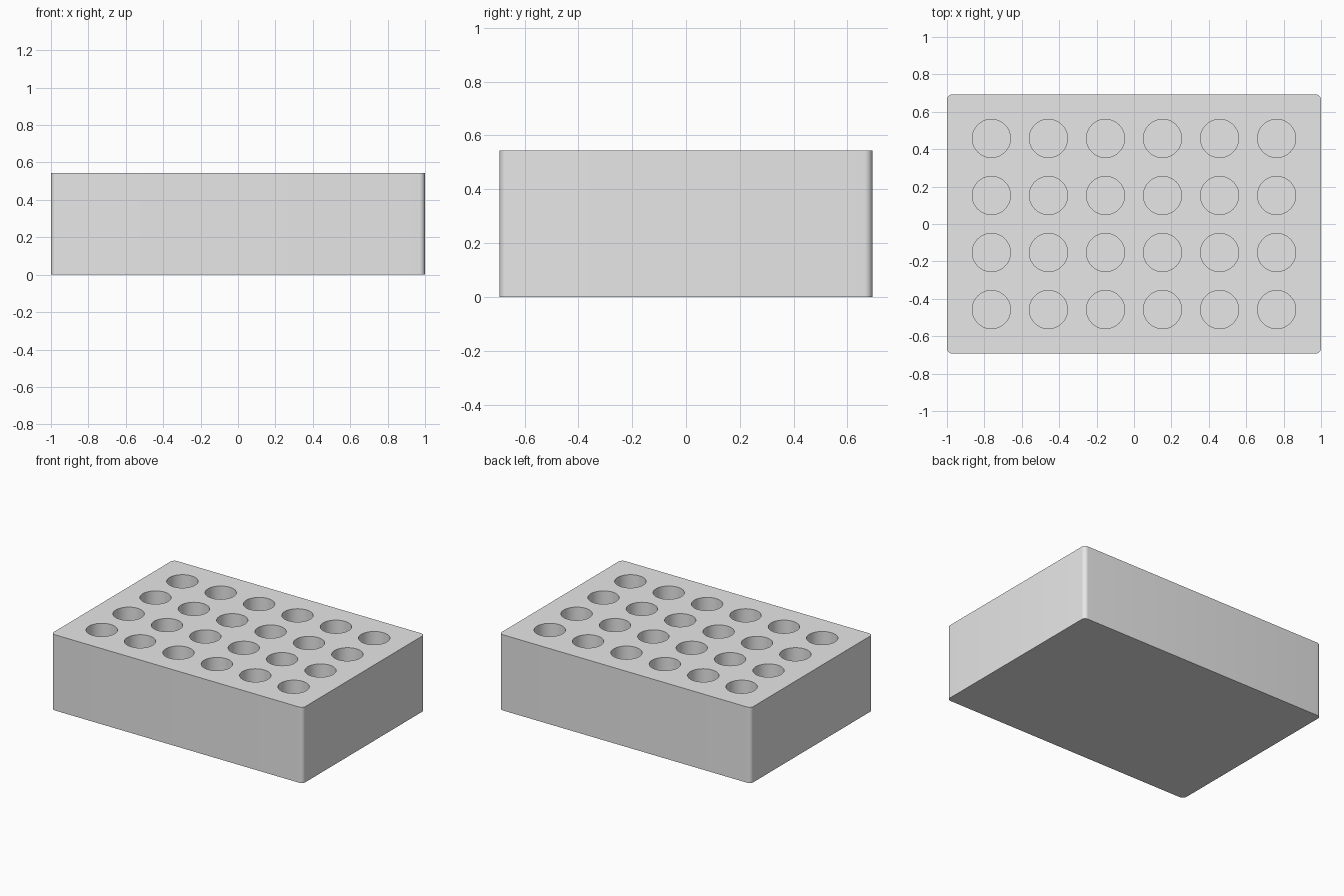
import bpy, bmesh

if "Cube" in bpy.data.objects:
    bpy.data.objects.remove(bpy.data.objects["Cube"])

LENGTH, WIDTH, HEIGHT = 2.0, 1.386, 0.544
PITCH, RADIUS, DEPTH = 0.305, 0.102, 0.44

grey = bpy.data.materials.new("light grey")
grey.diffuse_color = (0.8, 0.8, 0.8, 1)
grey.use_nodes = True
grey.node_tree.nodes["Principled BSDF"].inputs["Base Color"].default_value = grey.diffuse_color


def make_object(name, bm):
    mesh = bpy.data.meshes.new(name)
    bm.to_mesh(mesh)
    bm.free()
    mesh.materials.append(grey)
    ob = bpy.data.objects.new(name, mesh)
    bpy.context.collection.objects.link(ob)
    return ob


# Solid block with rounded upright corners
bm = bmesh.new()
bmesh.ops.create_cube(bm, size=1)
bmesh.ops.scale(bm, vec=(LENGTH, WIDTH, HEIGHT), verts=bm.verts)
bmesh.ops.translate(bm, vec=(0, 0, HEIGHT / 2), verts=bm.verts)
upright = [e for e in bm.edges if abs(e.verts[0].co.z - e.verts[1].co.z) > 0.1]
bmesh.ops.bevel(bm, geom=upright, offset=0.03, segments=8, profile=0.5, affect='EDGES')
rack = make_object("rack_block", bm)

# Grid of 6 x 4 round pegs that cut the blind holes
bm = bmesh.new()
for col in range(6):
    for row in range(4):
        peg = bmesh.ops.create_cone(bm, cap_ends=True, segments=64, radius1=RADIUS,
                                    radius2=RADIUS, depth=DEPTH + 0.1)
        bmesh.ops.translate(bm, verts=peg["verts"],
                            vec=((col - 2.5) * PITCH, (row - 1.5) * PITCH,
                                 HEIGHT + 0.05 - DEPTH / 2))
cutter = make_object("hole_cutter", bm)
cutter.hide_render = True

# Cut the holes, then drop the cutter
bpy.context.view_layer.objects.active = rack
rack.select_set(True)
cut = rack.modifiers.new("holes", 'BOOLEAN')
cut.operation = 'DIFFERENCE'
cut.solver = 'EXACT'
cut.object = cutter
bpy.ops.object.modifier_apply(modifier=cut.name)
bpy.data.objects.remove(cutter)
bpy.ops.object.shade_smooth_by_angle()
